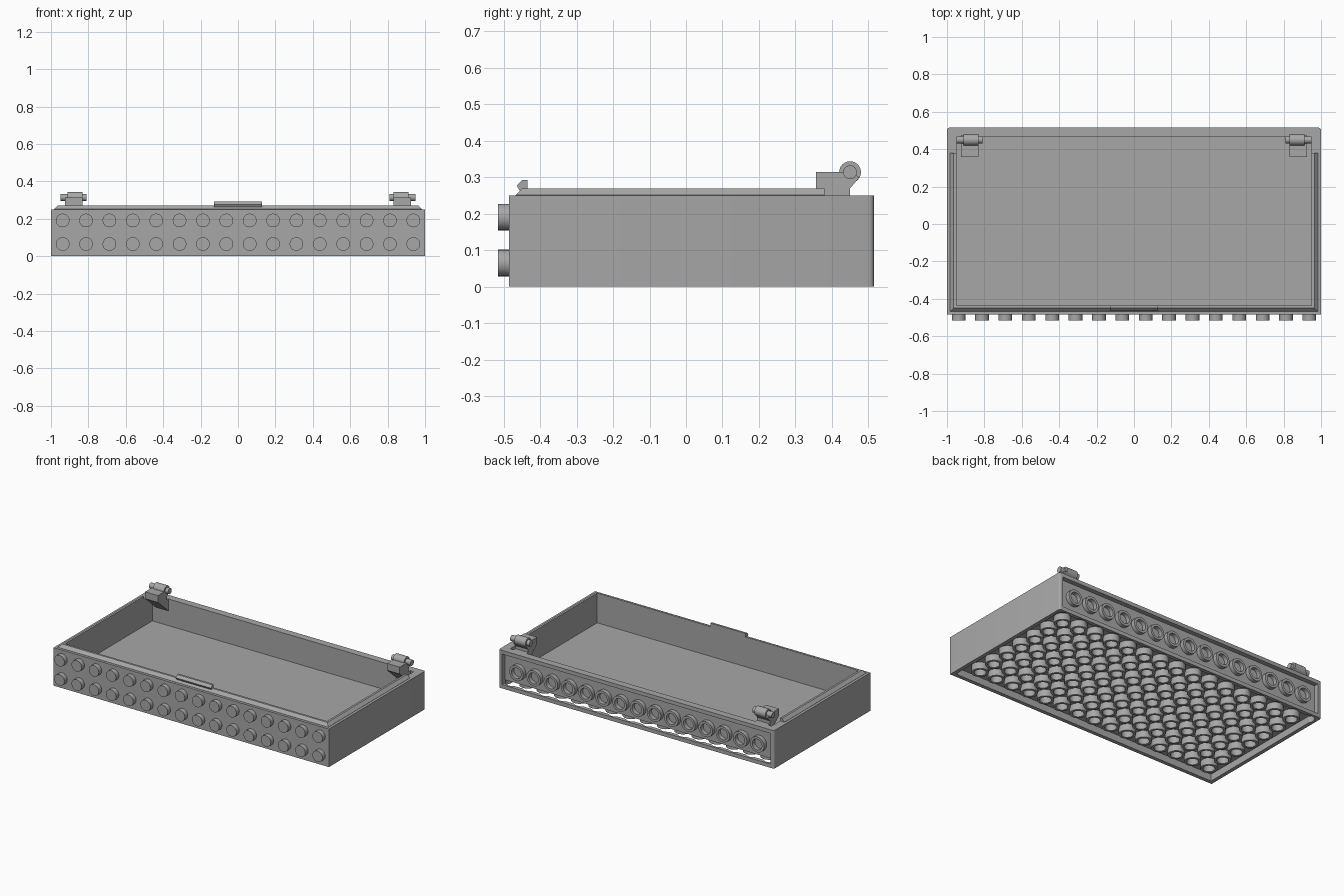
import bpy, bmesh, math
from mathutils import Matrix, Vector

cube = bpy.data.objects.get("Cube")
if cube:
    bpy.data.objects.remove(cube, do_unlink=True)

grey = bpy.data.materials.new("plain grey")
grey.use_nodes = True
COLOR = (0.39, 0.39, 0.39, 1)
grey.diffuse_color = COLOR
grey.node_tree.nodes["Principled BSDF"].inputs["Base Color"].default_value = COLOR

PITCH = 0.125
Z_AXIS = Matrix.Identity(4)
X_AXIS = Matrix.Rotation(math.pi / 2, 4, 'Y')
Y_AXIS = Matrix.Rotation(-math.pi / 2, 4, 'X')


def finish(name, bm, smooth=False):
    bmesh.ops.recalc_face_normals(bm, faces=bm.faces)
    mesh = bpy.data.meshes.new(name)
    bm.to_mesh(mesh)
    bm.free()
    mesh.materials.append(grey)
    ob = bpy.data.objects.new(name, mesh)
    bpy.context.collection.objects.link(ob)
    bpy.ops.object.select_all(action='DESELECT')
    ob.select_set(True)
    bpy.context.view_layer.objects.active = ob
    if smooth:
        bpy.ops.object.shade_smooth_by_angle(angle=math.radians(35))
    return ob


def add_box(bm, low, high):
    low, high = Vector(low), Vector(high)
    place = Matrix.Translation((low + high) / 2) @ Matrix.Diagonal((*(high - low), 1))
    return bmesh.ops.create_cube(bm, size=1, matrix=place)["verts"]


def add_cylinder(bm, center, radius, length, axis, sides=24):
    bmesh.ops.create_cone(bm, cap_ends=True, segments=sides, radius1=radius, radius2=radius,
                          depth=length, matrix=Matrix.Translation(center) @ axis)


def loft(bm, sections, closed=False):
    """Join matching cross-sections; cap the ends unless closed."""
    rings = [[bm.verts.new(p) for p in s] for s in sections]
    n = len(rings[0])
    pairs = list(zip(rings, rings[1:] + rings[:1])) if closed else list(zip(rings, rings[1:]))
    for a, b in pairs:
        for i in range(n):
            j = (i + 1) % n
            bm.faces.new((a[i], a[j], b[j], b[i]))
    if not closed:
        bm.faces.new(rings[0])
        bm.faces.new(rings[-1])


def add_tube(bm, base, length, axis, outer=0.051, inner=0.035, sides=24):
    place = Matrix.Translation(base) @ axis
    profile = [(inner, 0), (outer, 0), (outer, length), (inner, length)]
    sections = []
    for k in range(sides):
        a = math.tau * k / sides
        sections.append([place @ Vector((r * math.cos(a), r * math.sin(a), h)) for r, h in profile])
    loft(bm, sections, closed=True)


def row(count):
    return [(i - (count - 1) / 2) * PITCH for i in range(count)]


def carve(target, name, bm):
    cutter = finish(name, bm)
    cutter.hide_render = True
    mod = target.modifiers.new(name, 'BOOLEAN')
    mod.operation = 'DIFFERENCE'
    mod.solver = 'EXACT'
    mod.object = cutter
    bpy.context.view_layer.objects.active = target
    bpy.ops.object.modifier_apply(modifier=name)
    bpy.data.objects.remove(cutter, do_unlink=True)


# Tray body with softened rear corners
bm = bmesh.new()
add_box(bm, (-1, -0.485, 0), (1, 0.515, 0.25))
rear = [e for e in bm.edges if all(v.co.y > 0.5 for v in e.verts)
        and abs(e.verts[0].co.z - e.verts[1].co.z) > 0.1]
bmesh.ops.bevel(bm, geom=rear, offset=0.012, segments=3, profile=0.5, affect='EDGES')
body = finish("tray_body", bm)

# Inner compartment, underside recess and rear recess
for name, low, high in (
        ("compartment_cutter", (-0.95, -0.435, 0.075), (0.95, 0.468, 0.4)),
        ("underside_cutter", (-0.975, -0.46, -0.1), (0.975, 0.49, 0.045)),
        ("rear_cutter", (-0.975, 0.485, 0.025), (0.975, 0.6, 0.225))):
    bm = bmesh.new()
    add_box(bm, low, high)
    carve(body, name, bm)

# Scalloped lower rear rim
bm = bmesh.new()
for x in row(16):
    add_cylinder(bm, (x, 0.4575, 0), 0.045, 0.08, Z_AXIS)
carve(body, "scallop_cutter", bm)
bpy.ops.object.select_all(action='DESELECT')
body.select_set(True)
bpy.context.view_layer.objects.active = body
bpy.ops.object.shade_smooth_by_angle(angle=math.radians(35))

# Front studs in two rows
bm = bmesh.new()
for z in (0.065, 0.191):
    for x in row(16):
        add_cylinder(bm, (x, -0.498, z), 0.0365, 0.034, Y_AXIS)
finish("front_studs", bm, True)

# Underside tubes
bm = bmesh.new()
for y in row(7):
    for x in row(15):
        add_tube(bm, (x, y + 0.015, 0.002), 0.044, Z_AXIS)
finish("underside_tubes", bm, True)

# Rear tubes
bm = bmesh.new()
for x in row(15):
    add_tube(bm, (x, 0.484, 0.125), 0.028, Y_AXIS)
finish("rear_tubes", bm, True)

# Raised rim around the front and sides, sloped outward
rim = [(0, 0.248), (0.033, 0.248), (0.033, 0.251), (0.014, 0.27), (0, 0.27)]
bm = bmesh.new()
loft(bm, [
    [(-0.95 - d, 0.38, z) for d, z in rim],
    [(-0.95 - d, -0.435 - d, z) for d, z in rim],
    [(0.95 + d, -0.435 - d, z) for d, z in rim],
    [(0.95 + d, 0.38, z) for d, z in rim]])
finish("raised_rim", bm)

# Latch on the front rim
latch = [(-0.455, 0.262), (-0.464, 0.277), (-0.449, 0.293), (-0.435, 0.293), (-0.435, 0.262)]
bm = bmesh.new()
loft(bm, [[(x, y, z) for y, z in latch] for x in (-0.128, 0.128)])
finish("front_latch", bm)

# Hinge brackets with knuckles and pins
bracket = [(0.357, 0.27), (0.357, 0.315), (0.45, 0.315), (0.476, 0.3),
           (0.45, 0.27), (0.45, 0.25), (0.47, 0.25), (0.47, 0.17)]
for side, name in ((1, "left"), (-1, "right")):
    bm = bmesh.new()
    loft(bm, [[(side * x, y, z) for y, z in bracket] for x in (0.832, 0.925)])
    finish(name + "_hinge_bracket", bm)
    bm = bmesh.new()
    add_cylinder(bm, (side * 0.872, 0.45, 0.314), 0.03, 0.08, X_AXIS)
    add_cylinder(bm, (side * 0.88, 0.45, 0.314), 0.019, 0.14, X_AXIS, 16)
    finish(name + "_hinge_pin", bm, True)
